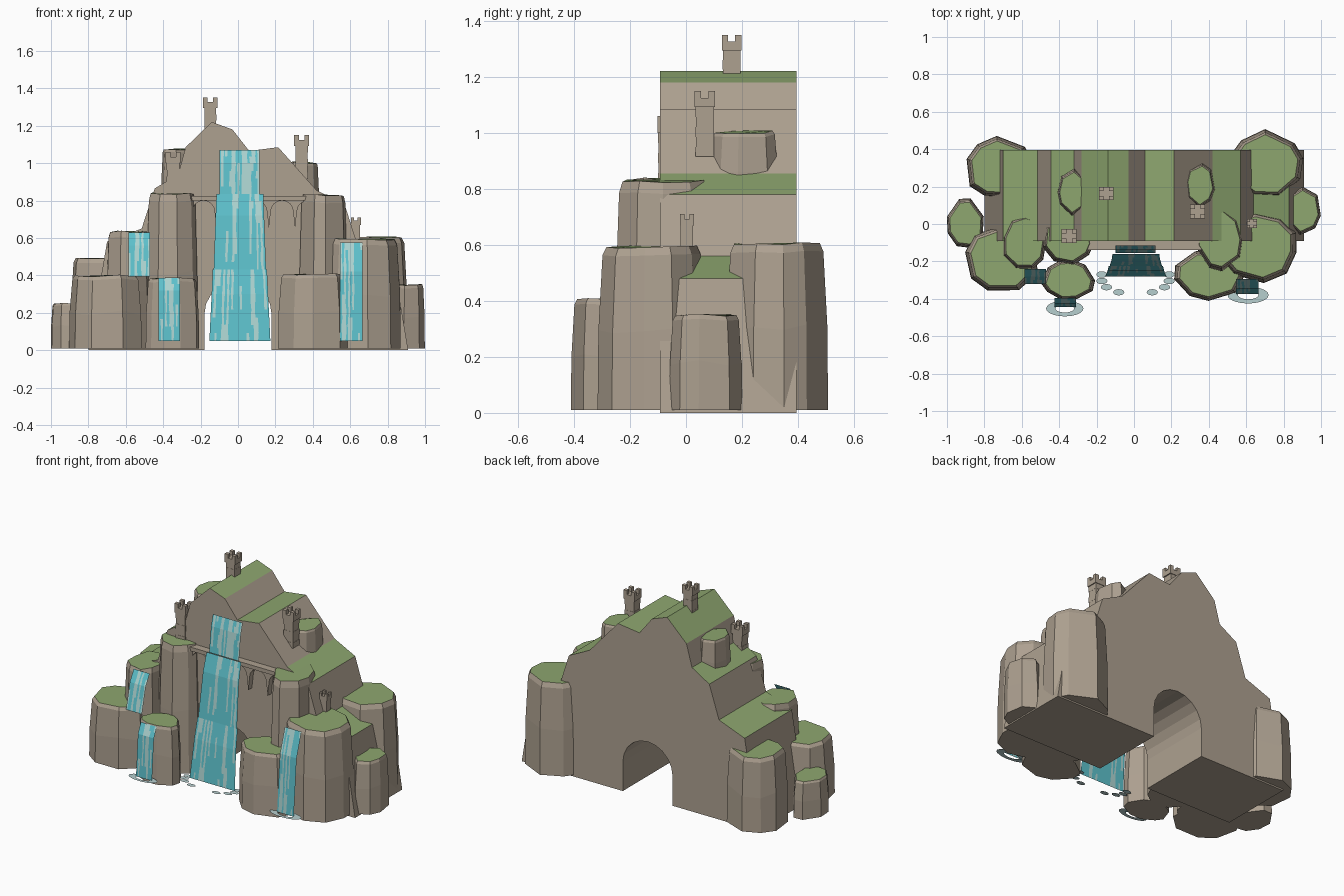
import bpy, bmesh, math, random
from mathutils import Vector

random.seed(4)
cube = bpy.data.objects.get("Cube")
if cube:
    bpy.data.objects.remove(cube, do_unlink=True)


def material(name, rgb):
    m = bpy.data.materials.new(name)
    m.use_nodes = True
    m.diffuse_color = (*rgb, 1)
    m.node_tree.nodes["Principled BSDF"].inputs["Base Color"].default_value = (*rgb, 1)
    return m


STONE = material("stone", (0.42, 0.355, 0.28))
GRASS = material("grass", (0.27, 0.385, 0.16))
WATER = material("water", (0.11, 0.53, 0.60))
FOAM = material("foam", (0.42, 0.66, 0.64))
SPLASH = material("splash", (0.47, 0.62, 0.62))


def finish(name, bm, mats, normals=True):
    if normals:
        bmesh.ops.recalc_face_normals(bm, faces=bm.faces)
    me = bpy.data.meshes.new(name)
    bm.to_mesh(me)
    bm.free()
    for m in mats:
        me.materials.append(m)
    ob = bpy.data.objects.new(name, me)
    bpy.context.collection.objects.link(ob)
    return ob


def extrude_profile(name, points, y0, y1, grass_slope=2):
    """Front outline pushed back in y; gently sloping upward faces get grass."""
    bm = bmesh.new()
    face = bm.faces.new([bm.verts.new((x, y0, z)) for x, z in points])
    out = bmesh.ops.extrude_face_region(bm, geom=[face])
    moved = [g for g in out["geom"] if isinstance(g, bmesh.types.BMVert)]
    bmesh.ops.translate(bm, verts=moved, vec=(0, y1 - y0, 0))
    bmesh.ops.recalc_face_normals(bm, faces=bm.faces)
    for f in bm.faces:
        f.material_index = int(f.normal.z > grass_slope)
    return finish(name, bm, [STONE, GRASS], False)


def arc(cx, cz, rx, rz, n):
    """Half arch from left to right."""
    return [(cx - rx * math.cos(math.pi * i / n), cz + rz * math.sin(math.pi * i / n))
            for i in range(n + 1)]


# Stepped mountain with a tunnel through it
outline = [(0.91, 0), (0.83, 0.48), (0.64, 0.56), (0.57, 0.78), (0.42, 0.855),
           (0.215, 1.085), (0.06, 1.065), (-0.03, 1.18), (-0.14, 1.22), (-0.28, 1.085),
           (-0.32, 0.94), (-0.445, 0.865), (-0.515, 0.65), (-0.7, 0.58), (-0.8, 0)]
tunnel = [(-0.18, 0)] + arc(0, 0.19, 0.18, 0.18, 10) + [(0.18, 0)]
extrude_profile("mountain", outline + tunnel, -0.092, 0.395, 0.7)


def rock(name, cx, cy, rx, ry, top, base=0.01, sides=9):
    """Faceted boulder column, narrowing upward, with a grassy cap."""
    bm = bmesh.new()
    turn = random.uniform(0, 1)
    spokes = []
    for i in range(sides):
        a = math.tau * (i + turn + random.uniform(-0.2, 0.2)) / sides
        r = random.uniform(0.97, 1.06)
        spokes.append((rx * r * math.cos(a), ry * r * math.sin(a), random.uniform(-0.02, 0.01)))
    rings = []
    for t, s in ((0, 1), (0.5, 0.985), (0.95, 0.91), (1, 0.84)):
        rings.append([bm.verts.new((cx + x * s, cy + y * s,
                                    base + (top - base) * t + (j if 0.1 < t < 0.9 else j * 0.4 * t)))
                      for x, y, j in spokes])
    for lo, hi in zip(rings, rings[1:]):
        for i in range(sides):
            k = (i + 1) % sides
            bm.faces.new((lo[i], lo[k], hi[k], hi[i]))
    bm.faces.new(rings[0][::-1])
    bm.faces.new(rings[-1]).material_index = 1
    finish(name, bm, [STONE, GRASS])


rock("rock_back_right", -0.72, 0.30, 0.185, 0.165, 0.49)
rock("rock_far_right", -0.90, 0.0, 0.10, 0.135, 0.25, sides=8)
rock("rock_front_right", -0.71, -0.19, 0.20, 0.175, 0.40)
rock("rock_upper_right", -0.585, -0.10, 0.125, 0.155, 0.635)
rock("rock_low_right", -0.35, -0.30, 0.14, 0.11, 0.385, sides=10)
rock("pillar_right", -0.355, -0.08, 0.135, 0.135, 0.84)
rock("pillar_left", 0.46, -0.08, 0.13, 0.17, 0.83)
rock("rock_front_left", 0.66, -0.12, 0.215, 0.195, 0.595, sides=10)
rock("rock_low_left", 0.40, -0.27, 0.185, 0.135, 0.41)
rock("rock_far_left", 0.905, 0.07, 0.095, 0.125, 0.35, sides=8)
rock("rock_back_left", 0.71, 0.32, 0.20, 0.18, 0.605)
rock("crag_right", -0.33, 0.17, 0.08, 0.125, 1.075, 0.8, 8)
rock("crag_left", 0.355, 0.21, 0.08, 0.12, 1.005, 0.75, 8)

# Arched bridge in front of the mountain
under = []
for i in range(5):
    under += [(-0.255 + i * 0.14, 0.65)] + arc(-0.185 + i * 0.14, 0.74, 0.06, 0.06, 8)
under.append((0.445, 0.65))
extrude_profile("bridge_arches", [(0.45, 0.805), (-0.255, 0.805)] + under, -0.13, -0.085)
extrude_profile("bridge_deck", [(-0.255, 0.8), (0.45, 0.8), (0.45, 0.825), (-0.255, 0.825)],
                -0.14, -0.08)


def box(bm, x, y, z0, z1, w, d):
    vs = bmesh.ops.create_cube(bm, size=1)["verts"]
    for v in vs:
        v.co = Vector((x + v.co.x * w, y + v.co.y * d, (z0 + z1) / 2 + v.co.z * (z1 - z0)))


def tower(name, x, y, z0, z1, w):
    """Courses of stone under a wider crown with corner merlons."""
    bm = bmesh.new()
    crown = z1 - w * 0.8
    n = max(2, round((crown - z0) / 0.034))
    step = (crown - z0) / n
    for i in range(n):
        s = w * (0.88 if i % 2 else 0.91)
        box(bm, x, y, z0 + i * step, z0 + (i + 1) * step, s, s)
    box(bm, x, y, crown, z1 - w * 0.35, w * 1.08, w)
    for sx in (-1, 1):
        for sy in (-1, 1):
            box(bm, x + sx * w * 0.37, y + sy * w * 0.34, z1 - w * 0.35, z1,
                w * 0.34, w * 0.32)
    finish(name, bm, [STONE])


tower("tower_peak", -0.148, 0.163, 1.16, 1.35, 0.07)
tower("tower_right", -0.347, -0.065, 0.82, 1.06, 0.075)
tower("tower_left", 0.34, 0.067, 0.915, 1.15, 0.073)
tower("tower_small", 0.63, 0.003, 0.56, 0.71, 0.05)


def waterfall(name, x0, x1, path, flare=0.0, strip=0.011):
    """Curved sheet of narrow streaks; path is (y, z) from top to bottom."""
    bm = bmesh.new()
    cols = round((x1 - x0) / strip)
    pts = []
    for (ya, za), (yb, zb) in zip(path, path[1:]):
        n = max(1, round((za - zb) / 0.04))
        pts += [(ya + (yb - ya) * i / n, za + (zb - za) * i / n) for i in range(n)]
    pts.append(path[-1])
    grid = []
    for r, (y, z) in enumerate(pts):
        f = flare * r / (len(pts) - 1)
        row = []
        for c in range(cols + 1):
            edge = c in (0, cols)
            x = x0 - f + (x1 - x0 + 2 * f) * c / cols
            row.append(bm.verts.new((x + (0 if edge else random.uniform(-0.003, 0.003)), y, z)))
        grid.append(row)
    streak = [random.random() < 0.36 for _ in range(cols)]
    for a, b in zip(grid, grid[1:]):
        for c in range(cols):
            if random.random() < 0.15:
                streak[c] = random.random() < 0.36
            face = bm.faces.new((a[c], b[c], b[c + 1], a[c + 1]))
            face.material_index = int(streak[c])
    finish(name, bm, [WATER, FOAM], False)


waterfall("main_fall_top", -0.10, 0.115, [(-0.115, 1.07), (-0.135, 1.0), (-0.155, 0.835)])
waterfall("main_fall_middle", -0.115, 0.135, [(-0.16, 0.835), (-0.19, 0.72), (-0.225, 0.43)], 0.015)
waterfall("main_fall_bottom", -0.135, 0.155, [(-0.225, 0.43), (-0.25, 0.3), (-0.28, 0.05)], 0.018)
waterfall("upper_right_fall", -0.585, -0.47, [(-0.24, 0.63), (-0.28, 0.56), (-0.32, 0.395)])
waterfall("low_right_fall", -0.425, -0.31, [(-0.395, 0.385), (-0.425, 0.32), (-0.445, 0.05)])
waterfall("left_fall", 0.545, 0.665, [(-0.295, 0.575), (-0.345, 0.42), (-0.375, 0.05)])


def splash(name, x, y, rx, ry, hole=0.0, n=20):
    """Thin flat ripple, ring shaped when hole is set."""
    bm = bmesh.new()
    ring = lambda s: [bm.verts.new((x + rx * s * math.cos(math.tau * i / n),
                                    y + ry * s * math.sin(math.tau * i / n), 0.053))
                      for i in range(n)]
    outer = ring(1)
    if hole:
        inner = ring(hole)
        for i in range(n):
            k = (i + 1) % n
            bm.faces.new((outer[i], outer[k], inner[k], inner[i]))
    else:
        bm.faces.new(outer)
    finish(name, bm, [SPLASH], False)


splash("ripple_right", -0.37, -0.452, 0.10, 0.042, 0.5)
splash("ripple_left", 0.61, -0.38, 0.11, 0.045, 0.5)
for side in (-1, 1):
    for i, (x, y) in enumerate([(0.18, -0.27), (0.18, -0.305), (0.155, -0.338), (0.09, -0.365)]):
        splash(f"foam_patch_{'left' if side > 0 else 'right'}_{i + 1}",
               0.008 + side * x, y, 0.03, 0.017, n=12)
